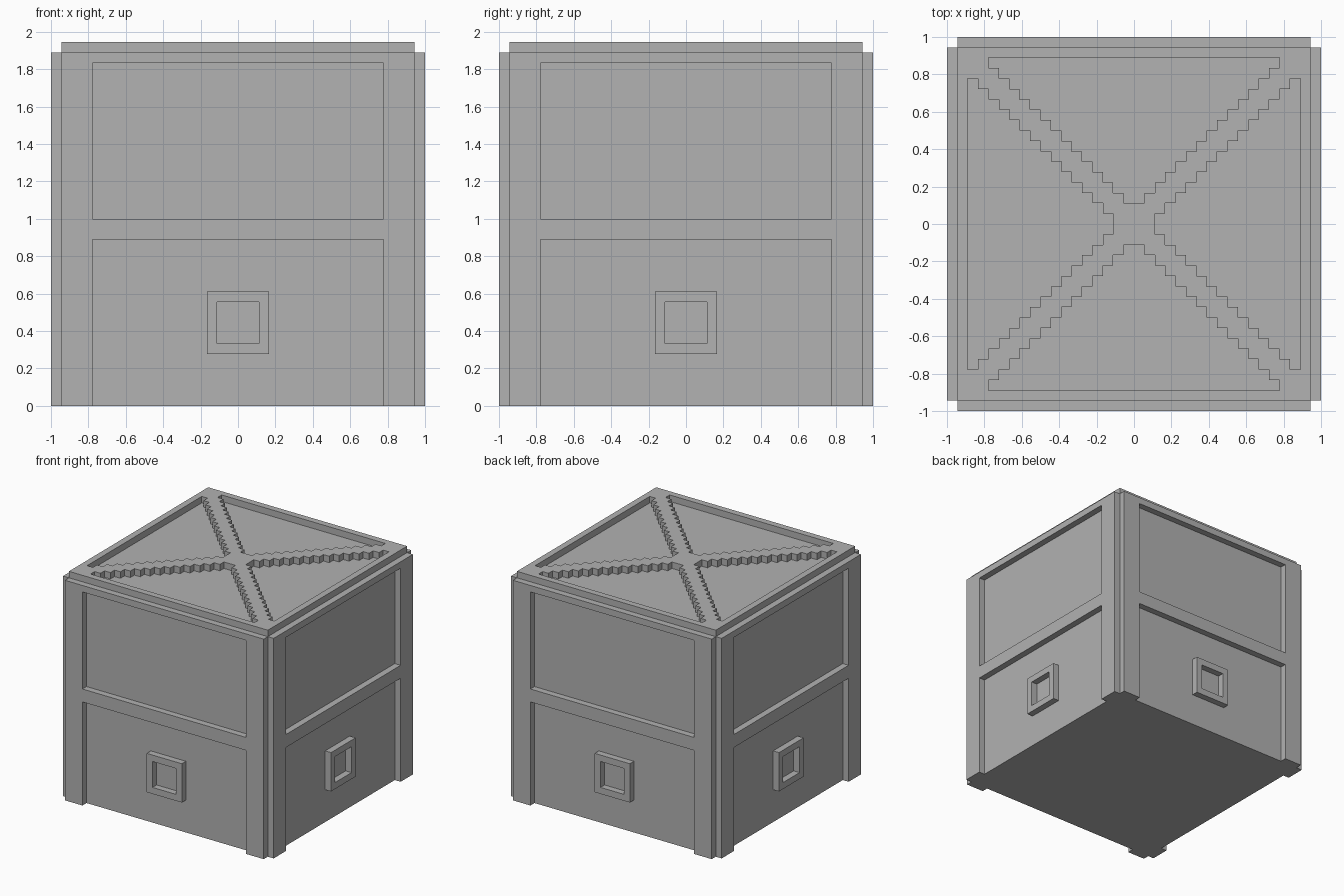
import bpy, bmesh, math
from mathutils import Matrix, Vector

U = 2 / 36          # one block of the crate's grid
HALF, TALL = 17, 34  # core half width and height, in blocks

if "Cube" in bpy.data.objects:
    bpy.data.objects.remove(bpy.data.objects["Cube"])

grey = bpy.data.materials.new("plain_grey")
grey.use_nodes = True
colour = (0.445, 0.445, 0.445, 1)
grey.diffuse_color = colour
grey.node_tree.nodes["Principled BSDF"].inputs["Base Color"].default_value = colour


def finish(name, bm, matrix):
    bmesh.ops.recalc_face_normals(bm, faces=bm.faces)
    bm.transform(matrix)
    mesh = bpy.data.meshes.new(name)
    bm.to_mesh(mesh)
    bm.free()
    mesh.materials.append(grey)
    obj = bpy.data.objects.new(name, mesh)
    bpy.context.collection.objects.link(obj)


def relief(name, rows, solid, matrix):
    """One-block-thick plate made of the grid cells where solid(|u|, v) holds."""
    bm = bmesh.new()
    for v in rows:
        for u in range(-HALF, HALF):
            if solid(abs(u + 0.5), v + 0.5):
                corners = ((u, v), (u + 1, v), (u + 1, v + 1), (u, v + 1))
                bm.faces.new([bm.verts.new((x * U, y * U, 0)) for x, y in corners])
    bmesh.ops.remove_doubles(bm, verts=bm.verts, dist=U / 10)
    grown = bmesh.ops.extrude_face_region(bm, geom=bm.faces[:])["geom"]
    verts = [g for g in grown if isinstance(g, bmesh.types.BMVert)]
    bmesh.ops.translate(bm, vec=(0, 0, U), verts=verts)
    bmesh.ops.recalc_face_normals(bm, faces=bm.faces)
    bmesh.ops.dissolve_limit(bm, angle_limit=0.01, verts=bm.verts, edges=bm.edges)
    finish(name, bm, matrix)


def frame(u, v):
    # corner posts, top rail and middle rail
    return u > 14 or v > 33 or 16 < v < 18


def handle(u, v):
    # square ring on the lower panel
    return u < 3 and 5 < v < 11 and not (u < 2 and 6 < v < 10)


def lid(u, v):
    # border and stepped diagonal cross
    v = abs(v)
    return max(u, v) > 16 or max(u, v) < 2 or abs(u - v) < 1.5


# Solid body
bm = bmesh.new()
bmesh.ops.create_cube(bm, size=1)
size = Vector((2 * HALF, 2 * HALF, TALL)) * U
finish("crate_body", bm, Matrix.Translation((0, 0, size.z / 2)) @ Matrix.Diagonal(size).to_4x4())

# Lid relief
relief("lid_cross", range(-HALF, HALF), lid, Matrix.Translation((0, 0, TALL * U)))

# The same frame and handle on all four sides
stand = Matrix.Translation((0, -HALF * U, 0)) @ Matrix.Rotation(math.pi / 2, 4, "X")
for i, side in enumerate(("front", "left", "back", "right")):
    place = Matrix.Rotation(i * math.pi / 2, 4, "Z") @ stand
    relief(side + "_frame", range(TALL), frame, place)
    relief(side + "_handle", range(TALL), handle, place)
